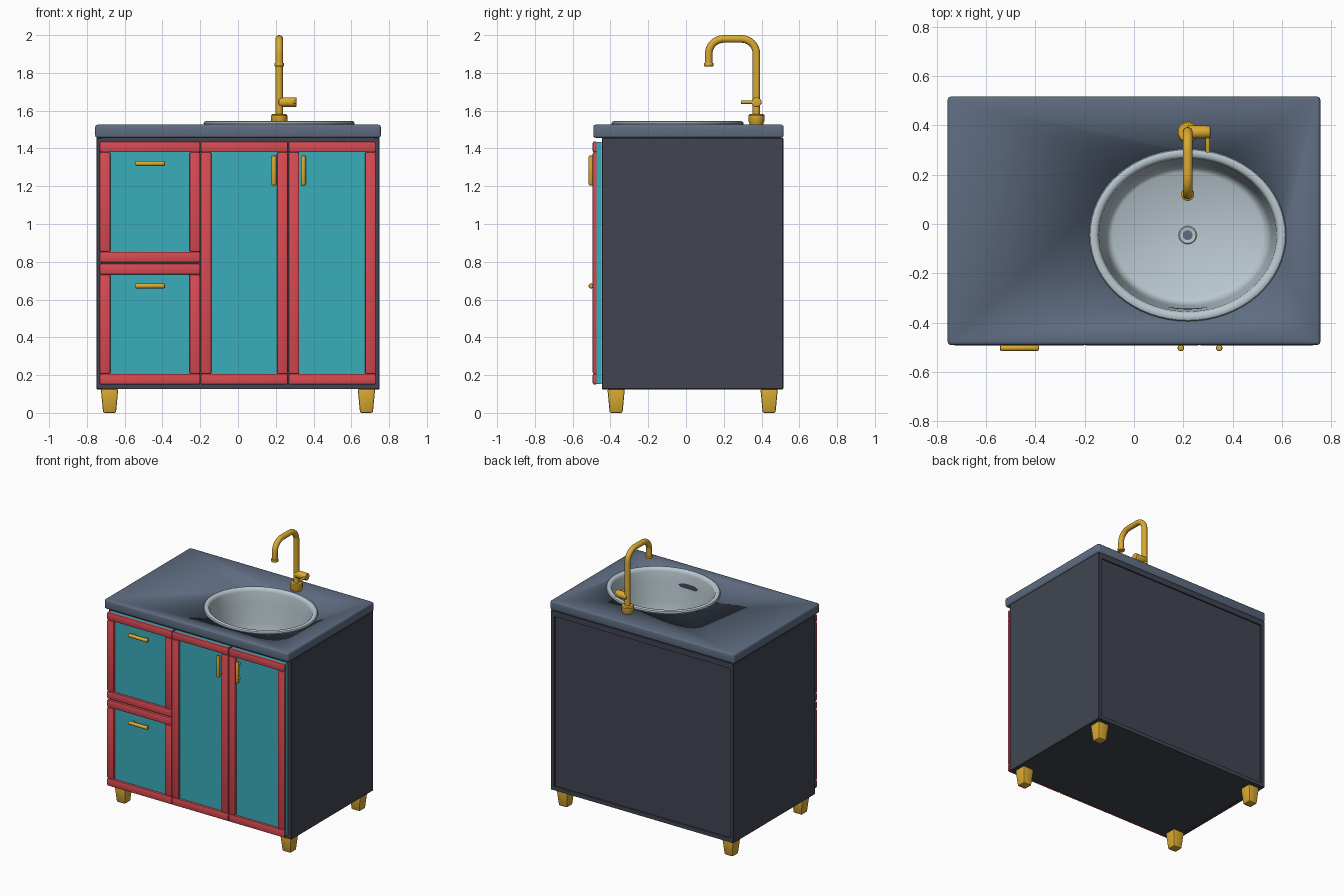
import bpy, bmesh, math
from mathutils import Vector

if "Cube" in bpy.data.objects:
    bpy.data.objects.remove(bpy.data.objects["Cube"])


def mat(name, rgb):
    m = bpy.data.materials.new(name)
    lin = [((c / 255 + 0.055) / 1.055) ** 2.4 for c in rgb]
    m.diffuse_color = (*lin, 1)
    m.use_nodes = True
    m.node_tree.nodes["Principled BSDF"].inputs["Base Color"].default_value = m.diffuse_color
    return m


COUNTER = mat("slate counter", (94, 108, 129))
BODY = mat("dark cabinet", (65, 69, 81))
TEAL = mat("teal panel", (58, 174, 187))
RED = mat("red frame", (217, 74, 82))
GOLD = mat("gold metal", (218, 170, 50))
BASIN = mat("pale basin", (186, 200, 208))


def finish(name, bm, material, smooth=True):
    bmesh.ops.recalc_face_normals(bm, faces=bm.faces)
    me = bpy.data.meshes.new(name)
    bm.to_mesh(me)
    bm.free()
    me.materials.append(material)
    ob = bpy.data.objects.new(name, me)
    bpy.context.collection.objects.link(ob)
    if smooth:
        bpy.context.view_layer.objects.active = ob
        ob.select_set(True)
        bpy.ops.object.shade_smooth_by_angle(angle=math.radians(35))
        ob.select_set(False)
    return ob


def box(name, x, y, z, material, bevel=0.0, segs=2, taper=1.0):
    """Box from (min, max) ranges; taper scales its bottom face."""
    bm = bmesh.new()
    bmesh.ops.create_cube(bm, size=1)
    for v in bm.verts:
        k = taper if v.co.z < 0 else 1
        v.co = Vector(((x[0] + x[1]) / 2 + v.co.x * k * (x[1] - x[0]),
                       (y[0] + y[1]) / 2 + v.co.y * k * (y[1] - y[0]),
                       (z[0] + z[1]) / 2 + v.co.z * (z[1] - z[0])))
    if bevel:
        bmesh.ops.bevel(bm, geom=bm.edges[:], offset=bevel, segments=segs,
                        profile=0.5, affect='EDGES')
    return finish(name, bm, material)


def lathe(name, profile, centre, material, axis='Z', n=32, closed=True, sy=1.0):
    """Revolve (rx, ry, height) rings about an axis through centre."""
    bm = bmesh.new()
    rings = []
    for rx, ry, h in profile:
        ring = []
        for i in range(n):
            a = 2 * math.pi * i / n
            u, w = rx * math.cos(a), ry * math.sin(a)
            p = {'Z': (u, w, h), 'X': (h, u, w), 'Y': (u, h, w)}[axis]
            ring.append(bm.verts.new(Vector(p) + Vector(centre)))
        rings.append(ring)
    for a, b in zip(rings, rings[1:]):
        for i in range(n):
            j = (i + 1) % n
            bm.faces.new((a[i], a[j], b[j], b[i]))
    bm.faces.new(rings[-1])
    if closed:
        bm.faces.new(rings[0][::-1])
    return finish(name, bm, material)


def rod(name, r, length, centre, axis, material=GOLD, edge=0.006, n=20):
    h = length / 2
    prof = [(r - edge, -h), (r - edge * 0.3, -h + edge * 0.3), (r, -h + edge),
            (r, h - edge), (r - edge * 0.3, h - edge * 0.3), (r - edge, h)]
    return lathe(name, [(q, q, t) for q, t in prof], centre, material, axis, n)


# Cabinet carcass, open at the top beneath the counter
for s, side in ((-1, "left"), (1, "right")):
    box(f"{side}_side", sorted((s * 0.75, s * 0.72)), (-0.445, 0.515), (0.125, 1.456), BODY, 0.003, 1)
box("cabinet_floor", (-0.722, 0.722), (-0.445, 0.514), (0.126, 0.155), BODY)
box("back_panel", (-0.722, 0.722), (0.485, 0.503), (0.15, 1.44), BODY)
box("front_top_rail", (-0.722, 0.722), (-0.445, -0.42), (1.40, 1.455), BODY)
box("back_top_rail", (-0.722, 0.722), (0.485, 0.514), (1.415, 1.455), BODY)
box("front_backing", (-0.722, 0.722), (-0.44, -0.425), (0.15, 1.41), BODY)

# Tapered feet
for x in (-0.68, 0.68):
    for y in (-0.37, 0.44):
        box("foot", (x - 0.046, x + 0.046), (y - 0.046, y + 0.046), (0, 0.127),
            GOLD, 0.008, 2, 0.74)

# Framed drawer and door fronts
W = 0.057
FY = (-0.494, -0.472)


def framed_front(name, x0, x1, z0, z1):
    box(name + "_panel", (x0 + 0.006, x1 - 0.006), (-0.474, -0.448), (z0 + 0.004, z1 - 0.004), TEAL)
    for a, b in ((z0, z0 + W), (z1 - W, z1)):
        box(name + "_rail", (x0, x1), FY, (a, b), RED, 0.008)
    for a, b in ((x0, x0 + W), (x1 - W, x1)):
        box(name + "_stile", (a, b), FY, (z0 + W, z1 - W), RED, 0.008)


framed_front("upper_drawer", -0.732, -0.2, 0.796, 1.437)
framed_front("lower_drawer", -0.732, -0.2, 0.15, 0.79)
framed_front("left_door", -0.198, 0.264, 0.15, 1.437)
framed_front("right_door", 0.267, 0.729, 0.15, 1.437)

# Bar handles with short posts
for z in (1.32, 0.672):
    rod("drawer_handle", 0.013, 0.157, (-0.465, -0.503, z), 'X')
    for dx in (-0.055, 0.055):
        rod("handle_post", 0.008, 0.035, (-0.465 + dx, -0.485, z), 'Y', edge=0.002, n=12)
for x in (0.19, 0.346):
    rod("door_handle", 0.013, 0.157, (x, -0.503, 1.283), 'Z')
    for dz in (-0.055, 0.055):
        rod("handle_post", 0.008, 0.035, (x, -0.485, 1.283 + dz), 'Y', edge=0.002, n=12)

# Countertop with an oval opening
CX, CY = 0.218, -0.045
top = box("countertop", (-0.756, 0.756), (-0.491, 0.517), (1.456, 1.526), COUNTER, 0.013, 3)
cutter = lathe("opening_cutter", [(0.378, 0.328, 1.3), (0.378, 0.328, 1.7)], (CX, CY, 0), COUNTER, n=64)
cutter.hide_render = True
mod = top.modifiers.new("opening", 'BOOLEAN')
mod.operation, mod.solver, mod.object = 'DIFFERENCE', 'EXACT', cutter
bpy.context.view_layer.objects.active = top
bpy.ops.object.modifier_apply(modifier="opening")
bpy.data.objects.remove(cutter)

# Oval basin: rolled rim, sloping wall, flat floor
basin = [(0.398, 0.348, 1.524), (0.400, 0.350, 1.532), (0.396, 0.346, 1.541), (0.388, 0.338, 1.545),
         (0.372, 0.322, 1.543), (0.364, 0.314, 1.536), (0.360, 0.310, 1.52),
         (0.354, 0.304, 1.44), (0.341, 0.291, 1.30), (0.334, 0.284, 1.24),
         (0.323, 0.273, 1.212), (0.305, 0.255, 1.20)]
lathe("basin", basin, (CX, CY, 0), BASIN, n=64, closed=False)

# Drain ring and hole
lathe("drain_ring", [(0.037, 0.037, 1.198), (0.037, 0.037, 1.204), (0.033, 0.033, 1.207),
                     (0.022, 0.022, 1.205)], (CX, CY, 0), BASIN, n=24)
lathe("drain_hole", [(0.02, 0.02, 1.2), (0.02, 0.02, 1.209)], (CX, CY, 0), COUNTER, n=24)

# Overflow slot: thin plate following the front wall
bm = bmesh.new()
cols = []
for i in range(13):
    t = -1 + i / 6
    dx = 0.078 * t
    half = 0.017 * math.sqrt(max(0.05, 1 - abs(t) ** 4))
    col = []
    for z in (1.44 - half, 1.44 + half):
        k = (z - 1.44) * 0.08 - 0.004
        y = -(0.304 + k) * math.sqrt(1 - (dx / (0.354 + k)) ** 2)
        col.append(bm.verts.new((CX + dx, CY + y, z)))
    cols.append(col)
for a, b in zip(cols, cols[1:]):
    bm.faces.new((b[0], a[0], a[1], b[1]))
bmesh.ops.solidify(bm, geom=bm.faces[:], thickness=0.004)
finish("overflow_slot", bm, BODY)

# Faucet base and collar
FX, FYC = 0.218, 0.373
lathe("faucet_base", [(0.036, 0.036, 1.524), (0.038, 0.038, 1.535), (0.043, 0.043, 1.545),
                      (0.043, 0.043, 1.574), (0.038, 0.038, 1.581), (0.022, 0.022, 1.583)],
      (FX, FYC, 0), GOLD)

# Faucet spout: tube swept along a bent path
R = 0.08
path = [(FYC, 1.56)]
for i in range(9):
    a = math.pi / 2 * i / 8
    path.append((FYC - R + R * math.cos(a), 1.9 + R * math.sin(a)))
for i in range(9):
    a = math.pi / 2 * (1 + i / 8)
    path.append((0.12 + R + R * math.cos(a), 1.9 + R * math.sin(a)))
path.append((0.12, 1.84))
bm = bmesh.new()
rings = []
for i, (y, z) in enumerate(path):
    p, q = path[max(i - 1, 0)], path[min(i + 1, len(path) - 1)]
    d = Vector((0, q[0] - p[0], q[1] - p[1])).normalized()
    side = Vector((1, 0, 0))
    up = d.cross(side)
    rings.append([bm.verts.new(Vector((FX, y, z)) + 0.02 * (math.cos(a) * side + math.sin(a) * up))
                  for a in (2 * math.pi * k / 20 for k in range(20))])
for a, b in zip(rings, rings[1:]):
    for k in range(20):
        bm.faces.new((a[k], a[(k + 1) % 20], b[(k + 1) % 20], b[k]))
bm.faces.new(rings[0][::-1])
bm.faces.new(rings[-1])
finish("faucet_spout", bm, GOLD)
rod("spout_tip", 0.026, 0.018, (FX, 0.12, 1.844), 'Z', edge=0.004, n=24)

# Faucet mixer and lever
rod("mixer_body", 0.026, 0.095, (0.262, FYC, 1.645), 'X', edge=0.005, n=24)
rod("mixer_lever", 0.009, 0.11, (0.3, 0.345, 1.645), 'Y', edge=0.003, n=16)
